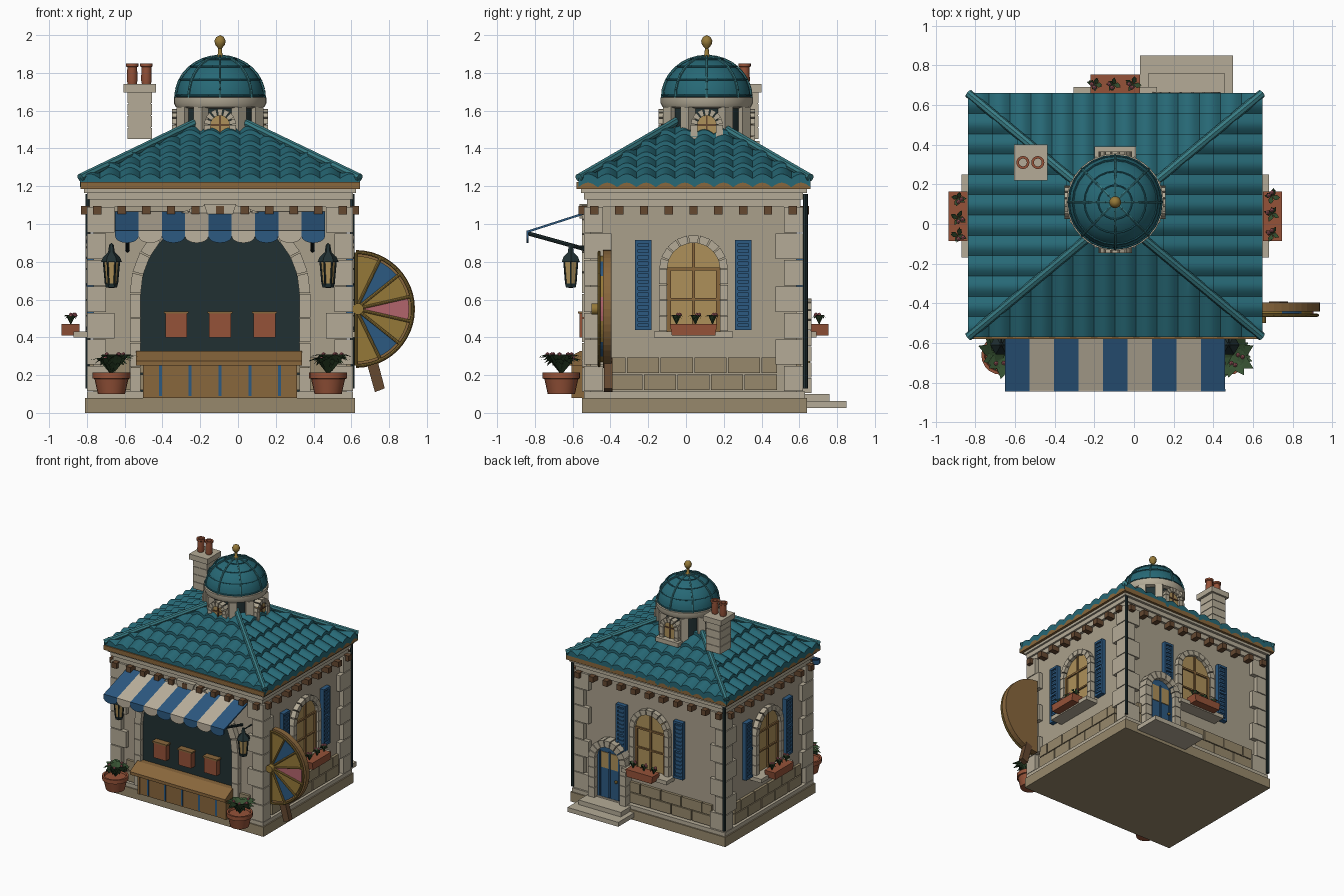
import bpy, bmesh, random
from math import sin, cos, pi, radians
from mathutils import Matrix, Vector

if "Cube" in bpy.data.objects:
    bpy.data.objects.remove(bpy.data.objects["Cube"])

random.seed(4)
COL = dict(wall=(.40, .35, .26), stone=(.46, .41, .31), tan=(.31, .25, .15), teal=(.02, .14, .18), ridge=(.04, .2, .23),
           wood=(.25, .135, .045), brown=(.13, .065, .03), blue=(.025, .1, .22), cream=(.5, .44, .34), clay=(.3, .085, .04),
           dark=(.015, .03, .032), gold=(.3, .19, .04), glass=(.42, .28, .1), green=(.035, .08, .03), pink=(.45, .13, .15))
MATS = {}
for k, c in COL.items():
    MATS[k] = bpy.data.materials.new(k)
    MATS[k].diffuse_color = (*c, 1)
I = Matrix()
CX, CY = -.095, .04


def frame(x, y, deg):
    """Local frame: x runs along the wall, -y points outward."""
    return Matrix.Translation((x, y, 0)) @ Matrix.Rotation(radians(deg), 4, 'Z')


FRONT, RIGHT = frame(CX, -.505, 0), frame(.575, CY, 90)
BACK, LEFT = frame(CX, .585, 180), frame(-.765, CY, -90)


def finish(name, mat, bm, M=I, smooth=False):
    bmesh.ops.transform(bm, matrix=M, verts=bm.verts)
    bmesh.ops.recalc_face_normals(bm, faces=bm.faces)
    me = bpy.data.meshes.new(name)
    bm.to_mesh(me)
    bm.free()
    me.materials.append(MATS[mat])
    ob = bpy.data.objects.new(name, me)
    bpy.context.collection.objects.link(ob)
    if smooth:
        bpy.ops.object.select_all(action='DESELECT')
        ob.select_set(True)
        bpy.context.view_layer.objects.active = ob
        bpy.ops.object.shade_smooth_by_angle(angle=radians(40))
    return ob


def prisms(name, mat, polys, y0, y1, M=I):
    """Extrude xz outlines from y0 to y1."""
    bm = bmesh.new()
    for p in polys:
        a = [bm.verts.new((x, y0, z)) for x, z in p]
        b = [bm.verts.new((x, y1, z)) for x, z in p]
        bm.faces.new(a)
        bm.faces.new(b[::-1])
        for i in range(len(p)):
            j = (i + 1) % len(p)
            bm.faces.new((a[i], b[i], b[j], a[j]))
    return finish(name, mat, bm, M)


def boxes(name, mat, items, M=I):
    bm = bmesh.new()
    for x0, x1, y0, y1, z0, z1 in items:
        bmesh.ops.create_cube(bm, size=1, matrix=Matrix.Translation(((x0 + x1) / 2, (y0 + y1) / 2, (z0 + z1) / 2))
                              @ Matrix.Diagonal((x1 - x0, y1 - y0, z1 - z0, 1)))
    return finish(name, mat, bm, M)


def rods(name, mat, paths, r, M=I, n=8):
    bm = bmesh.new()
    for path in paths:
        for a, b in zip(path, path[1:]):
            a, b = Vector(a), Vector(b)
            rot = (b - a).to_track_quat('Z', 'Y').to_matrix().to_4x4()
            bmesh.ops.create_cone(bm, cap_ends=True, segments=n, radius1=r, radius2=r, depth=(b - a).length,
                                  matrix=Matrix.Translation((a + b) / 2) @ rot)
    return finish(name, mat, bm, M, True)


def lathe(name, mat, prof, x, y, n=24, M=I):
    bm = bmesh.new()
    vs = [bm.verts.new((r, 0, z)) for r, z in prof]
    es = [bm.edges.new(e) for e in zip(vs, vs[1:])]
    bmesh.ops.spin(bm, geom=vs + es, axis=(0, 0, 1), cent=(0, 0, 0), angle=2 * pi, steps=n)
    bmesh.ops.remove_doubles(bm, verts=bm.verts, dist=1e-5)
    return finish(name, mat, bm, M @ Matrix.Translation((x, y, 0)), True)


def arch(cx, z0, zs, r, n=16):
    return [(cx - r, z0)] + [(cx - r * cos(pi * i / n), zs + r * sin(pi * i / n)) for i in range(n + 1)] + [(cx + r, z0)]


def arch_stones(name, cx, z0, zs, ri, ro, nv, nj, y0, y1, M):
    """Jamb blocks and wedge stones round an arched opening."""
    polys, g = [], .004
    for j in range(nj):
        a, b = z0 + (zs - z0) * j / nj + g, z0 + (zs - z0) * (j + 1) / nj
        for s in (-1, 1):
            polys.append([(cx + s * r, z) for r, z in ((ri, a), (ro, a), (ro, b), (ri, b))])
    for i in range(nv):
        a, b = pi * i / nv + g / ro, pi * (i + 1) / nv - g / ro
        polys.append([(cx + r * cos(t), zs + r * sin(t)) for r, t in ((ri, a), (ro, a), (ro, b), (ri, b))])
    prisms(name, 'stone', polys, y0, y1, M)


def plant(name, spots, R, h, n, M=I):
    leaf, fl = bmesh.new(), bmesh.new()
    for x, y, z in spots:
        for i in range(n):
            a, q = 2 * pi * i / n * 2.4, random.uniform(.6, 1)
            d, s = Vector((cos(a), sin(a), 0)), Vector((-sin(a), cos(a), 0)) * R * .25
            o, up = Vector((x, y, z)), Vector((0, 0, h))
            pts = [o, o + d * R * q * .55 + up * .9 + s, o + d * R * q + up * q * .8, o + d * R * q * .55 + up * .9 - s]
            leaf.faces.new([leaf.verts.new(p) for p in pts])
            if i % 5 == 0:
                bmesh.ops.create_icosphere(fl, subdivisions=1, radius=.012, matrix=Matrix.Translation(pts[1] * .5 + pts[3] * .5))
    finish(name + "_leaves", 'green', leaf, M)
    finish(name + "_flowers", 'pink', fl, M)


# Plinth, walls, cornice
boxes("plinth", 'tan', [(-.81, .62, -.55, .64, 0, .08)])
boxes("plinth_cap", 'stone', [(-.80, .61, -.54, .63, .08, .112)])
boxes("walls", 'wall', [(-.765, .575, -.505, .585, .1, 1.15)])
boxes("cornice", 'stone', [(-.785, .595, -.525, .605, 1.09, 1.13), (-.80, .61, -.54, .62, 1.13, 1.17)])
boxes("soffit", 'stone', [(-.815, .625, -.555, .64, 1.165, 1.19)])
boxes("fascia", 'wood', [(-.835, .645, -.58, .66, 1.185, 1.222)])

# Corner quoins
q = []
for sx in (0, 1):
    for sy in (0, 1):
        for i in range(7):
            w, d = ((.145, .1), (.1, .145))[i % 2]
            x, y, z = (-.80, .61)[sx], (-.54, .62)[sy], .112 + i * .14
            xs, ys = sorted((x, x + w * (1 - 2 * sx))), sorted((y, y + d * (1 - 2 * sy)))
            q.append((*xs, *ys, z + .003, z + .137))
boxes("quoins", 'stone', q)

# Base stones and brackets on each wall
for nm, M, h in (("front", FRONT, .67), ("right", RIGHT, .545), ("back", BACK, .67), ("left", LEFT, .545)):
    st, n = [], round((2 * h - .2) / .18)
    w = (2 * h - .2) / n
    for row in (0, 1):
        cuts = [-h + .1] + [-h + .1 + w * (i + .5 * row) for i in range(1 - row, n)] + [h - .1]
        st += [(a + .004, b - .004, -.022, .01, .12 + row * .09, .203 + row * .09) for a, b in zip(cuts, cuts[1:])]
    boxes(nm + "_base_stones", 'tan', st, M)
    k = round(2 * h / .135)
    boxes(nm + "_brackets", 'brown', [(u - .022, u + .022, -.065, .01, 1.05, 1.095) for u in
                                      [-h + .02 + (2 * h - .04) * i / k for i in range(k + 1)]], M)

# Tiled hip roof
RX, RY, ZE, RISE = -.095, .045, 1.225, .35
for nm, deg, w, d in (("front", 0, .742, .615), ("right", 90, .615, .742), ("back", 180, .742, .615), ("left", -90, .615, .742)):
    bm, rows, cols, sub = bmesh.new(), 6, round(2 * w / .106), 8
    lines = [(0, -.022)] + [p for r in range(rows) for p in ((r / rows, .024), ((r + 1) / rows, 0))]
    grid = []
    for t, lift in lines:
        grid.append([bm.verts.new((-w + 2 * w * i / (cols * sub), -d * (1 - t),
                                   ZE + RISE * t + lift + .024 * (sin(pi * (i % sub) / sub)) - .008))
                     for i in range(cols * sub + 1)])
    for a, b in zip(grid, grid[1:]):
        for i in range(cols * sub):
            bm.faces.new((a[i], a[i + 1], b[i + 1], b[i]))
    for s in (-1, 1):
        bmesh.ops.bisect_plane(bm, geom=bm.verts[:] + bm.edges[:] + bm.faces[:], plane_co=(0, 0, 0),
                               plane_no=(s * d, w, 0), clear_outer=True)
    finish(nm + "_roof_tiles", 'teal', bm, frame(RX, RY, deg), True)
rods("hip_ridges", 'ridge', [[(RX + s * .74, RY + t * .613, ZE + .02), (RX, RY, ZE + RISE + .025)]
                             for s in (-1, 1) for t in (-1, 1)], .022)

# Drum, dome and finial
DX, DY = -.095, .11
lathe("drum", 'dark', [(.205, 1.36), (.205, 1.64)], DX, DY, 32)
lathe("drum_ring", 'stone', [(.2, 1.61), (.235, 1.62), (.245, 1.64), (.245, 1.67), (.2, 1.675)], DX, DY, 32)
lathe("dome", 'teal', [(.232 * cos(pi / 2 * i / 10), 1.67 + .215 * sin(pi / 2 * i / 10)) for i in range(11)], DX, DY, 32)
D = Matrix.Translation((DX, DY, 1.67))
ribs = [[(.236 * cos(p) * cos(a), .236 * cos(p) * sin(a), .219 * sin(p)) for p in [pi / 2 * i / 8 for i in range(9)]]
        for a in [pi / 4 * k for k in range(8)]]
hoops = [[(.236 * cos(p) * cos(a), .236 * cos(p) * sin(a), .219 * sin(p)) for a in [pi / 12 * i for i in range(25)]]
         for p in (.05, .45, .85, 1.2)]
rods("dome_ribs", 'ridge', ribs, .007, D, 6)
rods("dome_hoops", 'teal', hoops, .005, D, 6)
lathe("finial", 'gold', [(0, 1.87), (.03, 1.88), (.012, 1.9), (.01, 1.93), (.026, 1.95), (.03, 1.97), (.02, 1.99), (0, 2)], DX, DY, 16)
for k in range(4):
    M = frame(DX, DY, 90 * k)
    arch_stones("dormer_stones_%d" % k, 0, 1.40, 1.525, .05, .085, 7, 2, -.255, -.15, M)
    prisms("dormer_window_%d" % k, 'glass', [arch(0, 1.40, 1.525, .05)], -.235, -.15, M)
    boxes("dormer_bars_%d" % k, 'brown', [(-.005, .005, -.242, -.23, 1.44, 1.573), (-.048, .048, -.242, -.23, 1.52, 1.53)], M)
    boxes("dormer_sill_%d" % k, 'stone', [(-.105, .105, -.28, -.2, 1.405, 1.44)], M)
    P = frame(DX, DY, 90 * k + 45)
    boxes("drum_pilasters_%d" % k, 'stone', [(u - .03, u + .03, -.232, -.17, 1.36, 1.62) for u in (-.065, .065)], P)

# Chimney with two pots
boxes("chimney", 'stone', [(-.585, -.455, .24, .385, 1.45 + .0633 * i, 1.508 + .0633 * i) for i in range(4)]
      + [(-.58, -.46, .245, .38, 1.452, 1.7), (-.605, -.435, .22, .40, 1.695, 1.74)])
for x in (-.56, -.485):
    lathe("chimney_pot", 'clay', [(.024, 1.74), (.028, 1.76), (.026, 1.83), (.033, 1.835), (.033, 1.85), (.02, 1.85), (.02, 1.76)], x, .31, 16)

# Arched windows with shutters and flower boxes
for nm, M in (("right", RIGHT), ("back", BACK), ("left", LEFT)):
    prisms(nm + "_window_glass", 'glass', [arch(0, .43, .76, .142)], -.012, .005, M)
    arch_stones(nm + "_window_stones", 0, .43, .76, .14, .182, 9, 4, -.04, .005, M)
    boxes(nm + "_window_bars", 'wood', [(-.007, .007, -.024, 0, .43, .9), (-.14, -.12, -.024, 0, .43, .77), (.12, .14, -.024, 0, .43, .77),
          (-.14, .14, -.024, 0, .755, .77), (-.14, .14, -.024, 0, .595, .607)], M)
    sh = []
    for a in (-.31, .22):
        sh += [(a, a + .015, -.035, 0, .44, .915), (a + .072, a + .087, -.035, 0, .44, .915), (a, a + .087, -.022, 0, .44, .915)]
        sh += [(a, a + .087, -.036, 0, z, z + .018) for z in (.44, .67, .897)]
        sh += [(a + .01, a + .075, -.03, 0, .47 + .033 * i, .485 + .033 * i) for i in range(13)]
    boxes(nm + "_shutters", 'blue', sh, M)
    boxes(nm + "_window_sill", 'stone', [(-.21, .21, -.105, 0, .4, .432)], M)
    prisms(nm + "_flower_box", 'clay', [[(-.115, .41), (.115, .41), (.125, .47), (-.125, .47)]], -.17, -.075, M)
    plant(nm + "_flower_box", [(u, -.12, .465) for u in (-.09, .01, .1)], .045, .06, 10, M)

# Back door and steps
u = -.36
boxes("back_steps", 'stone', [(.03, .5, .6, .85, .025, .062), (.07, .46, .6, .76, .062, .1)])
arch_stones("door_stones", u, .1, .435, .115, .172, 9, 4, -.08, .005, BACK)
prisms("back_door", 'blue', [arch(u, .1, .435, .117)], -.04, .005, BACK)
boxes("door_panes", 'glass', [(u + a, u + a + .07, -.046, 0, .36, .49) for a in (-.08, .01)], BACK)
boxes("door_planks", 'blue', [(u + a, u + a + .012, -.05, 0, .12, .5) for a in (-.095, -.006, .083)], BACK)
lathe("door_knob", 'gold', [(0, .26), (.012, .268), (.012, .28), (0, .288)], u + .07, -.06, 10, BACK)

# Drain pipes on the back corners
rods("drain_pipes", 'dark', [[(x, .632, .13), (x, .632, 1.16)] for x in (-.795, .605)], .013)

# Front arch, counter and display boxes
prisms("stage_opening", 'dark', [arch(0, .11, .63, .42, 24)], -.012, .005, FRONT)
arch_stones("stage_arch_stones", 0, .11, .63, .42, .478, 13, 4, -.045, .005, FRONT)
prisms("keystone", 'stone', [[(-.06, 1.03), (.06, 1.03), (.085, 1.105), (-.085, 1.105)]], -.06, 0, FRONT)
boxes("counter", 'wood', [(-.405, .405, -.095, 0, .08, .26)] + [(a, a + .02, -.102, 0, .08, .26) for a in (-.408, .388)], FRONT)
boxes("counter_strips", 'blue', [(a - .008, a + .008, -.1, 0, .09, .25) for a in (-.315, -.158, 0, .158, .315)], FRONT)
SIDE = frame(0, 0, 90)
prisms("counter_top", 'wood', [[(-.655, .25), (-.655, .275), (-.56, .328), (-.51, .328), (-.51, .25)]], -.34, .54, SIDE)
boxes("display_boxes", 'clay', [(a - .058, a + .058, -.06, 0, .4, .525) for a in (-.232, 0, .235)], FRONT)
boxes("display_rails", 'wood', [(a - .066, a + .066, -.066, 0, .525, .538) for a in (-.232, 0, .235)], FRONT)

# Striped awning with scalloped valance and arms
for par, mat in ((0, 'blue'), (1, 'cream')):
    cloth = []
    for i in range(par, 9, 2):
        x = -.65 + i * 1.11 / 9
        prisms("awning_stripe", mat, [[(-.53, 1.065), (-.53, 1.053), (-.84, .953), (-.84, .965)]], -x - 1.11 / 9, -x, SIDE)
        c, r = x + .0617, .0617
        cloth.append([(c - r, .965)] + [(c - r * cos(pi * k / 10), .935 - .035 * sin(pi * k / 10)) for k in range(11)] + [(c + r, .965)])
    prisms("awning_valance_" + mat, mat, cloth, -.845, -.833)
rods("awning_arms", 'dark', [[(x, -.835, .95), (x, -.51, .86)] for x in (-.585, .395)], .011)

# Lanterns and potted plants either side of the stage
for x in (-.67, .477):
    lathe("lantern_glass", 'glass', [(0, .68), (.028, .68), (.038, .8), (0, .8)], x, -.61, 6)
    lathe("lantern_cap", 'dark', [(0, .795), (.055, .8), (.045, .825), (.018, .85), (.012, .89), (0, .9)], x, -.61, 6)
    lathe("lantern_base", 'dark', [(0, .66), (.03, .665), (.034, .685), (0, .69)], x, -.61, 6)
    ring = [(cos(pi / 3 * k), sin(pi / 3 * k)) for k in range(6)]
    rods("lantern_frame", 'dark', [[(x + .03 * c, -.61 + .03 * s, .68), (x + .041 * c, -.61 + .041 * s, .8)] for c, s in ring]
         + [[(x, -.61, .88), (x, -.5, .88)]], .005, n=6)
    lathe("plant_pot", 'clay', [(0, .1), (.072, .1), (.09, .18), (.1, .182), (.1, .215), (.085, .215), (.08, .2), (0, .2)], x, -.66, 20)
    plant("potted_plant", [(x, -.66, .2), (x + .02, -.67, .22)], .125, .1, 20)

# Prize wheel with coloured sectors, leaning leg behind
HX, HZ, S = .625, .55, pi / 7


def fan(a0, a1, r, n=5):
    return [(HX, HZ)] + [(HX + r * cos(a0 + (a1 - a0) * i / n), HZ + r * sin(a0 + (a1 - a0) * i / n)) for i in range(n + 1)]


prisms("wheel_board", 'wood', [fan(-pi / 2, pi / 2, .312, 24)], -.44, -.395)
for i, mat in enumerate(('gold', 'blue', 'gold', 'pink', 'gold', 'blue', 'gold')):
    prisms("wheel_sector_%d" % i, mat, [fan(-pi / 2 + S * i, -pi / 2 + S * (i + 1), .28)], -.452, -.43)
rods("wheel_spokes", 'gold', [[(HX, -.46, HZ), (HX + .3 * cos(a), -.46, HZ + .3 * sin(a))] for a in [-pi / 2 + S * i for i in range(8)]]
     + [[(HX + .3 * cos(a), -.46, HZ + .3 * sin(a)) for a in [-pi / 2 + pi * i / 24 for i in range(25)]]], .008)
rods("wheel_hub", 'gold', [[(HX + .01, -.5, HZ), (HX + .01, -.42, HZ)]], .03, n=16)
prisms("wheel_leg", 'brown', [[(.68, .27), (.735, .29), (.777, .13), (.725, .11)]], -.435, -.39)

for m in bpy.data.materials:
    if m.users and not m.is_grease_pencil:
        m.use_nodes = True
        m.node_tree.nodes["Principled BSDF"].inputs["Base Color"].default_value = m.diffuse_color
